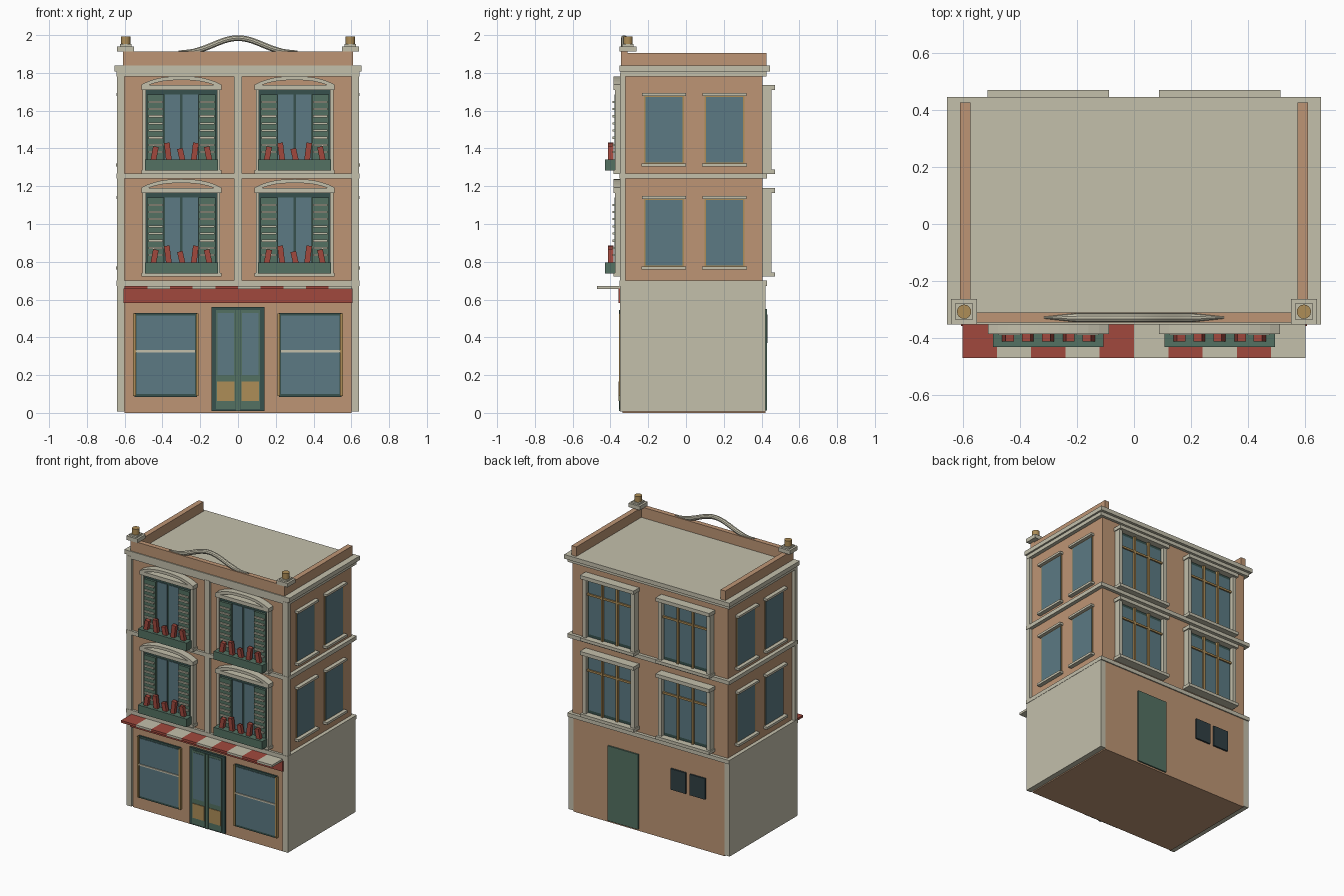
import bpy, bmesh, math
from mathutils import Matrix, Vector

if "Cube" in bpy.data.objects:
    bpy.data.objects.remove(bpy.data.objects["Cube"])


def material(name, r, g, b):
    m = bpy.data.materials.new(name)
    m.diffuse_color = [(c / 255) ** 2.2 for c in (r, g, b)] + [1]
    m.use_nodes = True
    m.node_tree.nodes["Principled BSDF"].inputs["Base Color"].default_value = m.diffuse_color
    return m


BRICK = material("brick", 188, 148, 116)
STONE = material("stone", 194, 190, 170)
GLASS = material("glass", 92, 121, 130)
DARK = material("dark_green", 58, 82, 78)
GREEN = material("green", 84, 112, 98)
RED = material("red", 160, 74, 64)
GOLD = material("gold", 172, 140, 88)
VENT = material("vent", 52, 66, 70)


def finish(name, bm, mat):
    bmesh.ops.recalc_face_normals(bm, faces=bm.faces)
    me = bpy.data.meshes.new(name)
    bm.to_mesh(me)
    bm.free()
    me.materials.append(mat)
    ob = bpy.data.objects.new(name, me)
    bpy.context.collection.objects.link(ob)
    return ob


def box(name, x, y, z, mat, tilt=0):
    """Box from (min, max) ranges, optionally tilted about y."""
    c = Vector([(a + b) / 2 for a, b in (x, y, z)])
    s = [abs(b - a) for a, b in (x, y, z)]
    bm = bmesh.new()
    bmesh.ops.create_cube(bm, size=1, matrix=Matrix.Translation(c)
                          @ Matrix.Rotation(tilt, 4, 'Y') @ Matrix.Diagonal((*s, 1)))
    return finish(name, bm, mat)


def wide(name, half, y, z, mat, cx=0):
    return box(name, (cx - half, cx + half), y, z, mat)


def arch(name, cx, half, y, z_end, rise, thick, mat):
    """Curved strip over a window."""
    n = 12
    top = [(cx + half * t, z_end + rise * (1 - abs(t) ** 2.6))
           for t in [2 * i / n - 1 for i in range(n + 1)]]
    bm = bmesh.new()
    ring = top + [(x, z - thick) for x, z in reversed(top)]
    f = bm.faces.new([bm.verts.new((x, y[0], z)) for x, z in ring])
    r = bmesh.ops.extrude_face_region(bm, geom=[f])
    bmesh.ops.translate(bm, vec=(0, y[1] - y[0], 0),
                        verts=[v for v in r["geom"] if isinstance(v, bmesh.types.BMVert)])
    return finish(name, bm, mat)


# main masses
wide("ground_floor", 0.60, (-0.335, 0.42), (0, 0.68), BRICK)
wide("upper_floors", 0.615, (-0.335, 0.405), (0.68, 1.80), BRICK)
for s in (-1, 1):
    box("ground_side_wall", (s * 0.60, s * 0.64), (-0.34, 0.42), (0.008, 0.68), STONE)
    box("corner_pilaster", (s * 0.60, s * 0.64), (-0.35, -0.32), (0.008, 1.80), STONE)
wide("centre_pilaster", 0.02, (-0.35, -0.33), (0.69, 1.79), STONE)

# floor bands, cornice and roof
for z0, z1 in ((0.672, 0.70), (1.24, 1.268)):
    wide("floor_band", 0.642, (-0.352, 0.428), (z0, z1), STONE)
wide("lower_cornice", 0.642, (-0.348, 0.425), (1.782, 1.808), STONE)
wide("roof_cornice", 0.655, (-0.352, 0.445), (1.808, 1.838), STONE)

# parapet, posts and finials
wide("front_parapet", 0.61, (-0.345, -0.31), (1.835, 1.913), BRICK)
for s in (-1, 1):
    box("side_parapet", (s * 0.572, s * 0.61), (-0.32, 0.425), (1.835, 1.906), BRICK)
    box("post_cap", (s * 0.55, s * 0.64), (-0.352, -0.262), (1.912, 1.94), STONE)
    wide("post_neck", 0.03, (-0.337, -0.277), (1.935, 1.952), STONE, s * 0.595)
    bm = bmesh.new()
    bmesh.ops.create_cone(bm, cap_ends=True, segments=16, radius1=0.025, radius2=0.025,
                          depth=0.045, matrix=Matrix.Translation((s * 0.595, -0.307, 1.97)))
    ob = finish("finial", bm, GOLD)
    bpy.context.view_layer.objects.active = ob
    ob.select_set(True)
    bpy.ops.object.shade_smooth_by_angle()
    ob.select_set(False)

# curved crest over the parapet
cu = bpy.data.curves.new("crest", 'CURVE')
cu.dimensions = '3D'
cu.bevel_depth = 0.016
cu.bevel_resolution = 3
cu.use_fill_caps = True
sp = cu.splines.new('POLY')
sp.points.add(32)
for i, p in enumerate(sp.points):
    t = i / 16 - 1
    rise = 0.5 + 0.5 * math.cos(math.pi * min(1, abs(t) / 0.82))
    p.co = (0.315 * t, -0.328, 1.915 + 0.069 * rise, 1)
    p.radius = min(1, 0.2 + 2.2 * (1 - abs(t)))
cu.materials.append(STONE)
crest = bpy.data.objects.new("crest", cu)
bpy.context.collection.objects.link(crest)
bpy.context.view_layer.objects.active = crest
crest.select_set(True)
bpy.ops.object.convert(target='MESH')
bpy.ops.object.shade_smooth_by_angle()
crest.select_set(False)

# shop sign board and striped awning
wide("sign_board", 0.605, (-0.358, -0.335), (0.583, 0.658), RED)
for i in range(10):
    x = -0.6 + 0.12 * i
    box("awning_stripe", (x, x + 0.12), (-0.47, -0.34), (0.656, 0.672), (RED, STONE)[i % 2])

# shop windows
for s in (-1, 1):
    cx = s * 0.382
    wide("shop_frame", 0.165, (-0.345, -0.33), (0.085, 0.53), DARK, cx)
    wide("shop_glass", 0.155, (-0.348, -0.33), (0.10, 0.515), GLASS, cx)
    wide("shop_bar", 0.158, (-0.354, -0.34), (0.321, 0.332), STONE, cx)
    for e in (-1, 1):
        wide("shop_jamb", 0.007, (-0.354, -0.33), (0.09, 0.525), GOLD, cx + e * 0.166)

# double entrance door
wide("door_frame", 0.14, (-0.35, -0.33), (0.01, 0.56), DARK)
wide("door_post", 0.01, (-0.356, -0.34), (0.01, 0.545), GREEN)
for s in (-1, 1):
    cx = s * 0.065
    wide("door_leaf", 0.052, (-0.353, -0.34), (0.02, 0.545), GREEN, cx)
    wide("door_glass", 0.043, (-0.355, -0.34), (0.20, 0.53), GLASS, cx)
    wide("door_kick_plate", 0.046, (-0.357, -0.34), (0.062, 0.165), GOLD, cx)

# upper windows, front and back
HEIGHTS = (0.045, -0.04, 0.025, 0.045, 0.0)
for dz in (-0.545, 0):
    for s in (-1, 1):
        cx = s * 0.30
        z = lambda a, b: (a + dz, b + dz)
        # front: frame, glass, lintel and arch
        wide("window_back", 0.19, (-0.362, -0.33), z(1.28, 1.712), DARK, cx)
        wide("window_sill", 0.212, (-0.383, -0.33), z(1.266, 1.286), STONE, cx)
        wide("window_lintel", 0.212, (-0.385, -0.33), z(1.71, 1.736), STONE, cx)
        arch("window_arch", cx, 0.212, (-0.385, -0.33), 1.738 + dz, 0.044, 0.02, STONE)
        for e in (-1, 1):
            wide("window_jamb", 0.009, (-0.376, -0.33), z(1.28, 1.712), STONE, cx + e * 0.197)
            wide("window_pane", 0.04, (-0.366, -0.34), z(1.31, 1.685), GLASS, cx + e * 0.047)
            sx = cx + e * 0.136
            wide("shutter", 0.045, (-0.378, -0.35), z(1.33, 1.685), GREEN, sx)
            for k in range(8):
                h = 1.375 + 0.038 * k
                wide("shutter_slat", 0.039, (-0.388, -0.37), z(h, h + 0.011), STONE, sx)
        # flower box
        wide("flower_box", 0.193, (-0.43, -0.375), z(1.284, 1.342), GREEN, cx)
        for k, top in enumerate((1.41, 1.43, 1.40, 1.43, 1.41)):
            fx = cx - 0.142 + 0.071 * k
            box("flower", (fx - 0.015, fx + 0.015), (-0.412, -0.385), z(1.33, top), RED,
                (-0.18, 0.12, 0.22, -0.12, 0.2)[k] * -1)
        # back: frame, three panes and gold bars
        wide("rear_window_back", 0.19, (0.39, 0.425), z(1.28, 1.712), DARK, cx)
        wide("rear_sill", 0.213, (0.39, 0.47), z(1.266, 1.288), STONE, cx)
        wide("rear_lintel", 0.213, (0.39, 0.47), z(1.71, 1.736), STONE, cx)
        for e in (-1, 0, 1):
            wide("rear_pane", 0.05, (0.40, 0.43), z(1.31, 1.69), GLASS, cx + e * 0.118)
        for e in (-1, 1):
            wide("rear_jamb", 0.014, (0.39, 0.452), z(1.28, 1.712), STONE, cx + e * 0.192)
            wide("rear_mullion", 0.007, (0.41, 0.442), z(1.29, 1.71), GOLD, cx + e * 0.059)
        wide("rear_transom", 0.178, (0.41, 0.44), z(1.59, 1.604), GOLD, cx)

        # side windows on both flanks
        for yc in (-0.117, 0.204):
            xr = lambda a: (s * 0.60, s * a)
            box("side_frame", xr(0.619), (yc - 0.106, yc + 0.106), z(1.315, 1.68), GOLD)
            box("side_glass", xr(0.622), (yc - 0.098, yc + 0.098), z(1.325, 1.672), GLASS)
            box("side_lintel", xr(0.643), (yc - 0.116, yc + 0.116), z(1.677, 1.693), STONE)
            box("side_sill", xr(0.645), (yc - 0.118, yc + 0.118), z(1.304, 1.321), STONE)

# rear door and vents
box("rear_door", (0.08, 0.32), (0.41, 0.43), (0.012, 0.55), GREEN)
for cx in (-0.24, -0.392):
    wide("rear_vent", 0.06, (0.41, 0.432), (0.37, 0.52), VENT, cx)
